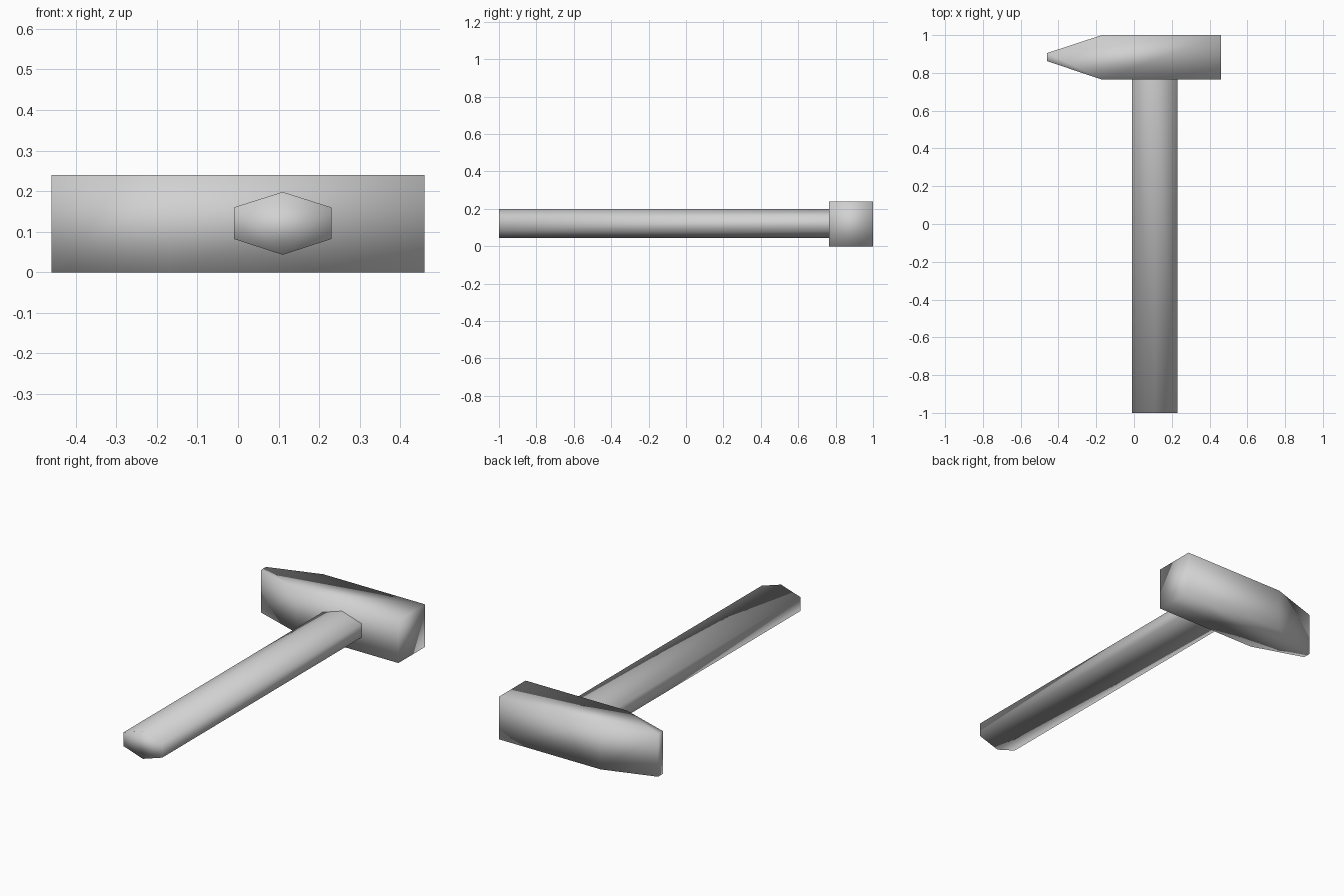
import bpy, bmesh
from mathutils import Vector

cube = bpy.data.objects.get("Cube")
if cube:
    bpy.data.objects.remove(cube, do_unlink=True)

# One plain grey for the whole tool
grey = bpy.data.materials.new("light_grey")
grey.use_nodes = True
colour = (0.64, 0.64, 0.64, 1)
grey.diffuse_color = colour
grey.node_tree.nodes["Principled BSDF"].inputs["Base Color"].default_value = colour


def prism(name, profile, direction, far_cap=True):
    """Extrude a closed profile along a direction, smooth shaded all over."""
    bm = bmesh.new()
    near = [bm.verts.new(p) for p in profile]
    far = [bm.verts.new(Vector(p) + Vector(direction)) for p in profile]
    bm.faces.new(near)
    if far_cap:
        bm.faces.new(far)
    for i in range(len(near)):
        j = (i + 1) % len(near)
        bm.faces.new((near[i], near[j], far[j], far[i]))
    bmesh.ops.recalc_face_normals(bm, faces=bm.faces)
    for f in bm.faces:
        f.smooth = True
    mesh = bpy.data.meshes.new(name)
    bm.to_mesh(mesh)
    bm.free()
    mesh.materials.append(grey)
    obj = bpy.data.objects.new(name, mesh)
    bpy.context.collection.objects.link(obj)
    return obj


# Head: square face on the left, tapering to a blunt wedge on the right
outline = [(-0.46, 0.862), (-0.17, 0.765), (0.46, 0.765),
           (0.46, 1.0), (-0.17, 1.0), (-0.46, 0.905)]
prism("hammer_head", [(x, y, 0) for x, y in outline], (0, 0, 0.24))

# Handle: flattened six-sided bar, its hidden end set into the head
section = [(-0.01, 0.082), (0.11, 0.043), (0.23, 0.082),
           (0.23, 0.16), (0.11, 0.198), (-0.01, 0.16)]
prism("handle", [(x, -1.0, z) for x, z in section], (0, 1.78, 0), far_cap=False)
